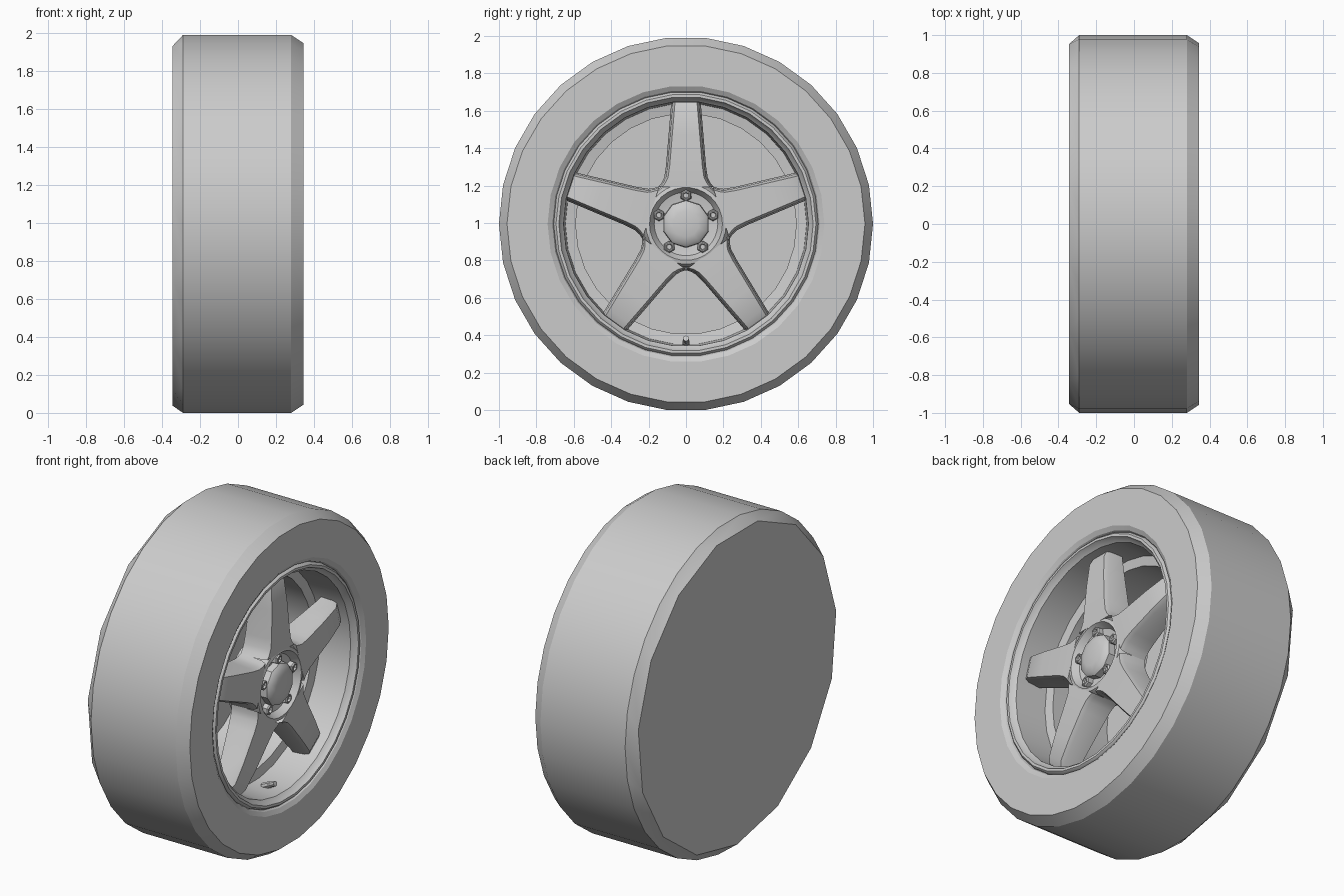
import bpy, bmesh, math
from mathutils import Matrix

CENTRE = 0.995   # axle height
SEG = 30

cube = bpy.data.objects.get("Cube")
if cube:
    bpy.data.objects.remove(cube, do_unlink=True)

grey = bpy.data.materials.new("plain_grey")
grey.use_nodes = True
grey.diffuse_color = (0.6, 0.6, 0.6, 1)
grey.node_tree.nodes["Principled BSDF"].inputs["Base Color"].default_value = (0.6, 0.6, 0.6, 1)


def finish(bm, name, angle=30):
    """Turn a bmesh built around the axle into a finished object."""
    bmesh.ops.translate(bm, verts=bm.verts, vec=(0, 0, CENTRE))
    mesh = bpy.data.meshes.new(name)
    bm.to_mesh(mesh)
    bm.free()
    mesh.materials.append(grey)
    mesh.shade_smooth()
    mesh.set_sharp_from_angle(angle=math.radians(angle))
    obj = bpy.data.objects.new(name, mesh)
    bpy.context.collection.objects.link(obj)
    return obj


def ring(bm, x, r, n, phase=0, cy=0, cz=0):
    angles = [math.radians(phase) + math.tau * k / n for k in range(n)]
    return [bm.verts.new((x, cy + r * math.cos(a), cz + r * math.sin(a))) for a in angles]


def lathe(bm, profile, n, phase=0, cy=0, cz=0, cap=True):
    """Spin (x, radius) points about the x axis; optionally close the last ring."""
    rings = [ring(bm, x, r, n, phase, cy, cz) for x, r in profile]
    for a, b in zip(rings, rings[1:]):
        for j in range(n):
            k = (j + 1) % n
            bm.faces.new((a[j], a[k], b[k], b[j]))
    if cap:
        bm.faces.new(rings[-1])
    return rings


# Tyre: tread, front shoulder and sidewall
bm = bmesh.new()
tread = lathe(bm, [(-0.29, 1), (0.28, 1), (0.345, 0.957), (0.345, 0.74),
                   (0.33, 0.715), (0.30, 0.70)], SEG, cap=False)[0]
# Rear shoulder steps down to half as many sides, closed by a flat back
half = SEG // 2
back = ring(bm, -0.345, 0.957, half, 180 / SEG)
for k in range(half):
    a, b, c = (tread[(2 * k + i) % SEG] for i in range(3))
    nxt = back[(k + 1) % half]
    bm.faces.new((back[k], b, a))
    bm.faces.new((back[k], nxt, c, b))
bm.faces.new(back[::-1])
finish(bm, "tyre", 25)

# Rim: lip, barrel, inner step and rear wall
bm = bmesh.new()
lathe(bm, [(0.29, 0.715), (0.325, 0.705), (0.335, 0.695), (0.335, 0.68), (0.315, 0.67),
           (0.30, 0.655), (0.10, 0.645), (0.09, 0.59), (-0.30, 0.59)], SEG)
finish(bm, "rim")

# Hub with a dished centre
bm = bmesh.new()
lathe(bm, [(0.10, 0.24), (0.255, 0.232), (0.285, 0.215), (0.29, 0.195),
           (0.25, 0.17), (0.24, 0.12)], SEG)
finish(bm, "hub")

# Domed centre cap
bm = bmesh.new()
lathe(bm, [(0.23, 0.128), (0.28, 0.125), (0.295, 0.11), (0.305, 0.07), (0.308, 0.02)], 10, 18)
finish(bm, "centre_cap", 35)


# Spokes: stations of (radius, half width, front x, back x)
STATIONS = [(0.197, 0.14, 0.288, 0.12), (0.22, 0.122, 0.288, 0.12), (0.25, 0.108, 0.288, 0.12),
            (0.31, 0.099, 0.287, 0.125), (0.48, 0.085, 0.28, 0.14), (0.61, 0.074, 0.268, 0.15),
            (0.66, 0.070, 0.24, 0.15)]


def spoke(index):
    bm = bmesh.new()
    loops = []
    for r, w, front, rear in STATIONS:
        section = [(rear, -w - 0.008), (front - 0.025, -w), (front, -w + 0.012),
                   (front, w - 0.012), (front - 0.025, w), (rear, w + 0.008)]
        loops.append([bm.verts.new((x, y, r)) for x, y in section])
    for a, b in zip(loops, loops[1:]):
        for j in range(len(a)):
            k = (j + 1) % len(a)
            bm.faces.new((a[j], a[k], b[k], b[j]))
    bm.faces.new(loops[0][::-1])
    bm.faces.new(loops[-1])
    bmesh.ops.recalc_face_normals(bm, faces=bm.faces)
    bm.transform(Matrix.Rotation(math.tau * index / 5, 4, 'X'))
    finish(bm, f"spoke_{index + 1}")


for i in range(5):
    spoke(i)
    # Wheel nut in line with each spoke
    a = math.radians(90) + math.tau * i / 5
    bm = bmesh.new()
    lathe(bm, [(0.235, 0.033), (0.275, 0.031), (0.282, 0.024), (0.282, 0.018), (0.27, 0.014)],
          6, 30, 0.152 * math.cos(a), 0.152 * math.sin(a))
    finish(bm, f"wheel_nut_{i + 1}")

# Valve stem, leaning slightly towards the axle
bm = bmesh.new()
lathe(bm, [(0, 0.02), (0.05, 0.02), (0.055, 0.016), (0.09, 0.016)], 8)
bm.transform(Matrix.Translation((0.17, 0, -0.65)) @ Matrix.Rotation(math.radians(-25), 4, 'Y'))
finish(bm, "valve_stem")
